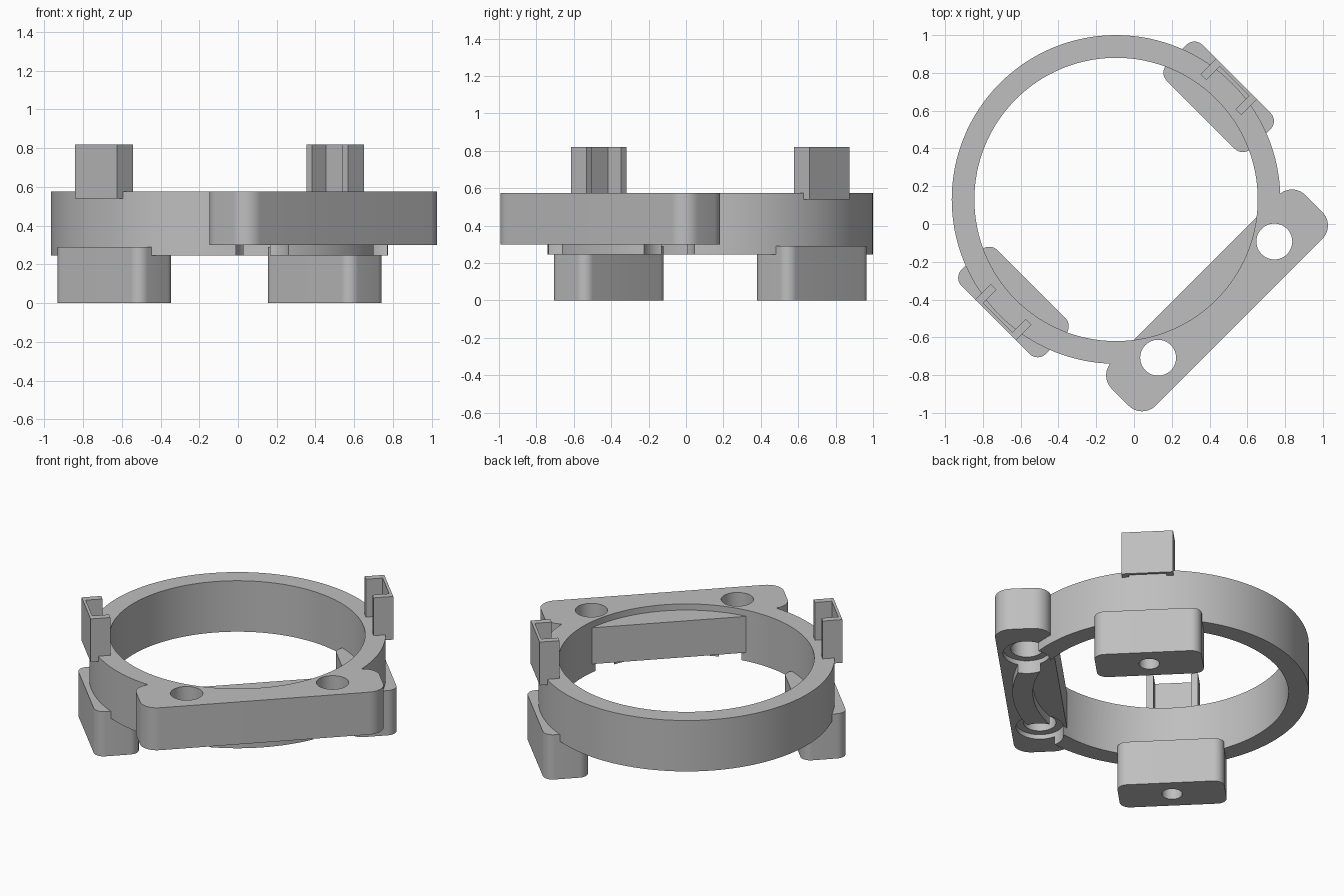
import bpy, bmesh, math
from mathutils import Matrix

cube = bpy.data.objects.get("Cube")
if cube:
    bpy.data.objects.remove(cube, do_unlink=True)

grey = bpy.data.materials.new("plain_grey")
grey.use_nodes = True
grey.diffuse_color = (0.52, 0.52, 0.52, 1)
grey.node_tree.nodes["Principled BSDF"].inputs["Base Color"].default_value = (0.52, 0.52, 0.52, 1)

# Everything is laid out in a frame centred on the ring and turned 45 degrees
PLACE = Matrix.Translation((-0.095, 0.13, 0)) @ Matrix.Rotation(math.pi / 4, 4, "Z")


def prism(name, outline, z0, z1):
    """Extrude a closed outline from z0 to z1."""
    bm = bmesh.new()
    base = bm.faces.new([bm.verts.new((x, y, z0)) for x, y in outline])
    top = bmesh.ops.extrude_face_region(bm, geom=[base])["geom"]
    bmesh.ops.translate(bm, vec=(0, 0, z1 - z0),
                        verts=[v for v in top if isinstance(v, bmesh.types.BMVert)])
    bmesh.ops.recalc_face_normals(bm, faces=bm.faces)
    bm.transform(PLACE)
    mesh = bpy.data.meshes.new(name)
    bm.to_mesh(mesh)
    bm.free()
    mesh.materials.append(grey)
    obj = bpy.data.objects.new(name, mesh)
    bpy.context.collection.objects.link(obj)
    return obj


def arc(x, y, r, start=0.0, sweep=math.tau, n=96):
    return [(x + r * math.cos(start + sweep * i / n), y + r * math.sin(start + sweep * i / n))
            for i in range(n)]


def disc(x, y, r, z0, z1, n=96):
    return prism("cutter", arc(x, y, r, n=n), z0, z1)


def rounded(x0, x1, y0, y1, r):
    """Rounded rectangle outline."""
    pts = []
    corners = [(x1 - r, y1 - r), (x0 + r, y1 - r), (x0 + r, y0 + r), (x1 - r, y0 + r)]
    for i, (x, y) in enumerate(corners):
        quarter = math.pi / 2
        pts += arc(x, y, r, i * quarter, quarter, 10)
        pts.append((x + r * math.cos((i + 1) * quarter), y + r * math.sin((i + 1) * quarter)))
    return pts


def combine(obj, tool, operation):
    """Apply a boolean and discard the tool object."""
    tool.hide_render = True
    mod = obj.modifiers.new("bool", "BOOLEAN")
    mod.operation, mod.object, mod.solver = operation, tool, "EXACT"
    bpy.context.view_layer.update()
    result = bpy.data.meshes.new_from_object(obj.evaluated_get(bpy.context.evaluated_depsgraph_get()))
    obj.modifiers.clear()
    obj.data = result
    bpy.data.objects.remove(tool, do_unlink=True)


def finish(obj):
    bpy.ops.object.select_all(action="DESELECT")
    obj.select_set(True)
    bpy.context.view_layer.objects.active = obj
    bpy.ops.object.shade_smooth_by_angle(angle=math.radians(30))


# Ring with the two-hole mounting plate
ring = prism("ring_and_plate", arc(0, 0, 0.87, n=128), 0.245, 0.575)
combine(ring, disc(0, 0, 0.75, 0.1, 0.7, n=128), "DIFFERENCE")
plate = prism("plate", rounded(-0.725, 0.725, -0.92, -0.592, 0.1), 0.30, 0.575)
combine(ring, plate, "UNION")

# Shallow recess where the plate crosses the bore
combine(ring, disc(0, 0, 0.75, 0.535, 0.7, n=128), "DIFFERENCE")

# Screw holes, counterbored from below
for side in (-1, 1):
    combine(ring, disc(side * 0.435, -0.75, 0.095, 0.1, 0.7, 48), "DIFFERENCE")
    combine(ring, disc(side * 0.435, -0.75, 0.14, 0.1, 0.33, 48), "DIFFERENCE")
finish(ring)

for side, label in ((1, "back"), (-1, "front")):
    # Foot with a blind screw hole underneath
    x0, x1 = sorted((side * 0.634, side * 0.902))
    foot = prism(label + "_foot", rounded(x0, x1, -0.315, 0.315, 0.06), 0, 0.29)
    combine(foot, disc(side * 0.767, 0, 0.06, -0.1, 0.24, 32), "DIFFERENCE")
    finish(foot)

    # U-shaped clip, open towards the bore
    inner, wall, outer = 0.785, 0.885, 0.902
    half = [(inner, 0.11), (inner, 0.152), (outer, 0.152)]
    outline = [(wall, 0.11)] + half + [(x, -y) for x, y in reversed(half)] + [(wall, -0.11)]
    clip = prism(label + "_clip", [(side * x, y) for x, y in outline], 0.54, 0.82)
    finish(clip)
